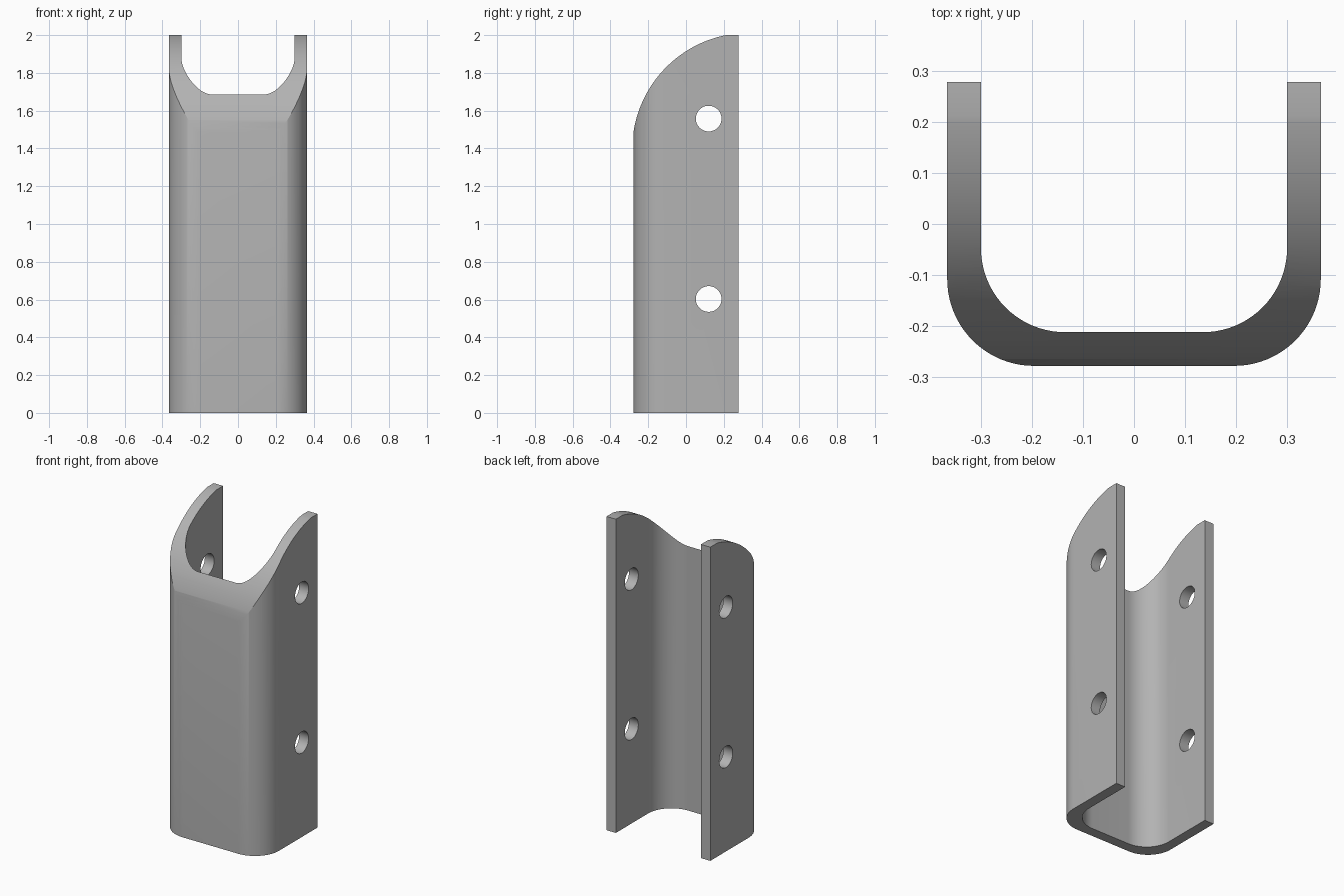
import bpy, bmesh
from math import sin, cos, pi, radians, asin, sqrt
from mathutils import Matrix, Vector

if "Cube" in bpy.data.objects:
    bpy.data.objects.remove(bpy.data.objects["Cube"])

HALF_W, HALF_D, WALL = 0.366, 0.278, 0.066
HEIGHT = 2.0
OUTER_R, INNER_R = 0.17, 0.165
NOSE_Y, NOSE_Z, NOSE_R = 0.333, 1.394, 0.618
HOLE_Y, HOLE_R = 0.12, 0.068

grey = bpy.data.materials.new("plain grey")
grey.use_nodes = True
colour = (0.45, 0.45, 0.45, 1)
grey.diffuse_color = colour
grey.node_tree.nodes["Principled BSDF"].inputs["Base Color"].default_value = colour


def arc(cx, cy, r, start, end, steps):
    angles = [start + (end - start) * i / steps for i in range(steps + 1)]
    return [(cx + r * cos(a), cy + r * sin(a)) for a in angles]


def prism(name, points, push):
    """Extrude a closed loop of 3D points along a vector."""
    bm = bmesh.new()
    face = bm.faces.new([bm.verts.new(p) for p in points])
    top = bmesh.ops.extrude_face_region(bm, geom=[face])["geom"]
    bmesh.ops.translate(bm, vec=Vector(push),
                        verts=[v for v in top if isinstance(v, bmesh.types.BMVert)])
    bmesh.ops.recalc_face_normals(bm, faces=bm.faces)
    mesh = bpy.data.meshes.new(name)
    bm.to_mesh(mesh)
    bm.free()
    mesh.materials.append(grey)
    obj = bpy.data.objects.new(name, mesh)
    bpy.context.collection.objects.link(obj)
    return obj


def half_bend(half_w, front, r):
    """Right half of a rounded U, from the back end to the front flat."""
    return [(half_w, HALF_D)] + arc(half_w - r, front + r, r, 0, -pi / 2, 20)


def full_bend(half):
    return half + [(-x, y) for x, y in reversed(half)]


# U-shaped channel
outer = full_bend(half_bend(HALF_W, -HALF_D, OUTER_R))
inner = full_bend(half_bend(HALF_W - WALL, -HALF_D + WALL, INNER_R))
channel = prism("channel_guard", [(x, y, 0) for x, y in outer + inner[::-1]],
                (0, 0, HEIGHT))

# Curved nose: everything above and in front of the arc is cut away
top_angle = asin((HEIGHT - NOSE_Z) / NOSE_R)
sweep = arc(NOSE_Y, NOSE_Z, NOSE_R, pi, pi - top_angle, 48)
sweep = [(-0.6, NOSE_Z)] + sweep + [(sweep[-1][0], 2.3), (-0.6, 2.3)]
cutters = [prism("nose_cutter", [(-1, y, z) for y, z in sweep], (2, 0, 0))]

# Two bolt holes through both side walls
for z in (0.603, 1.558):
    ring = arc(HOLE_Y, z, HOLE_R, 0, 2 * pi, 48)[:-1]
    cutters.append(prism("hole_cutter", [(-1, y, h) for y, h in ring], (2, 0, 0)))

for cutter in cutters:
    mod = channel.modifiers.new(cutter.name, "BOOLEAN")
    mod.operation = "DIFFERENCE"
    mod.solver = "EXACT"
    mod.object = cutter

# Bake the cuts, then drop the cutters
graph = bpy.context.evaluated_depsgraph_get()
baked = bpy.data.meshes.new_from_object(channel.evaluated_get(graph))
channel.modifiers.clear()
channel.data = baked
for cutter in cutters:
    bpy.data.objects.remove(cutter)

# Smooth bends with crisp edges
bpy.ops.object.select_all(action="DESELECT")
channel.select_set(True)
bpy.context.view_layer.objects.active = channel
bpy.ops.object.shade_smooth_by_angle(angle=radians(25))
